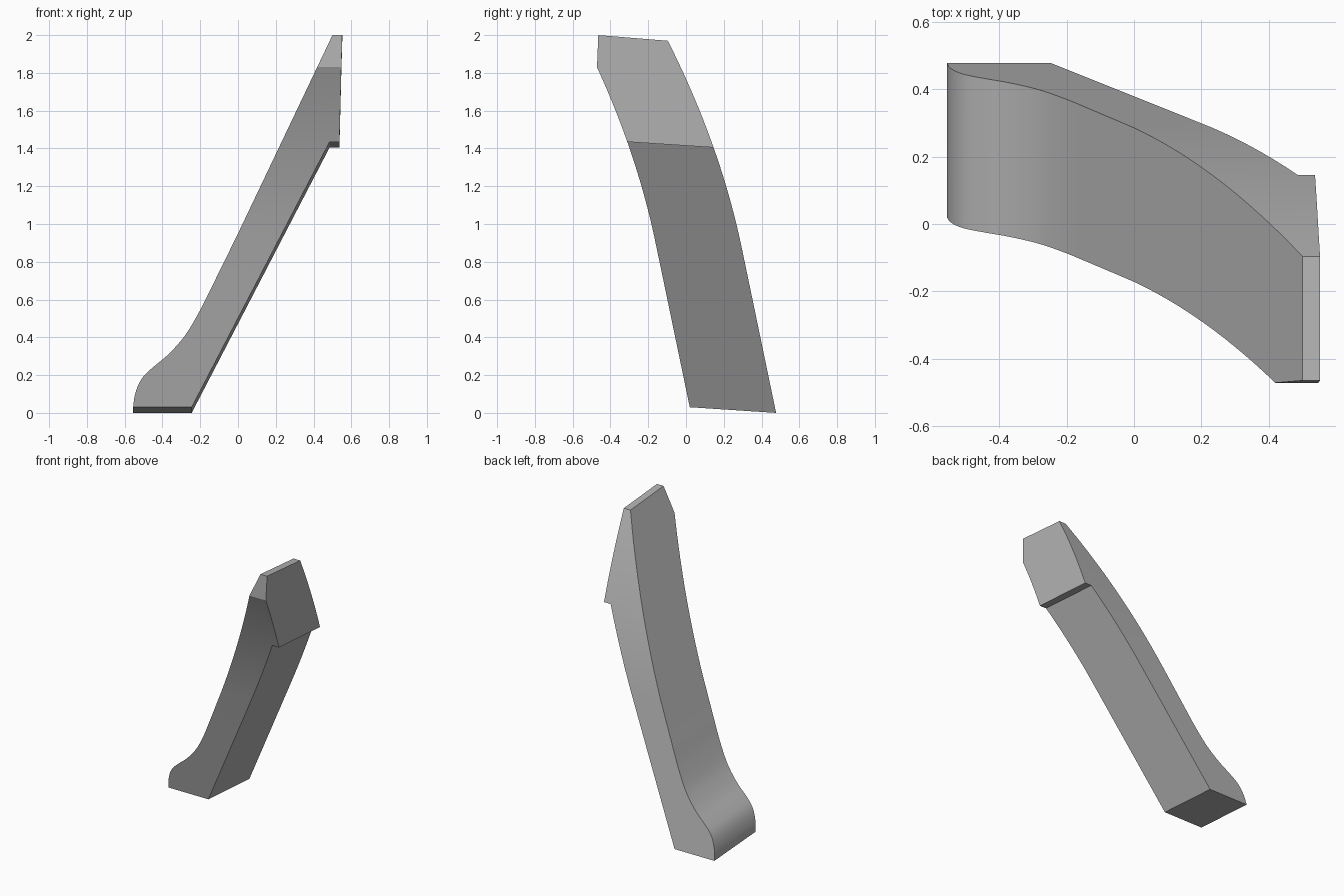
import bpy
import bmesh
from mathutils import Vector

cube = bpy.data.objects.get("Cube")
if cube:
    bpy.data.objects.remove(cube, do_unlink=True)

DEPTH, DROP = 0.457, 0.03
CUT = 1.83          # height where the front tip is trimmed
STEP = 1.435        # height of the notch on the inner side


def sweep(h):
    """Forward lean of the brace, straight low down and curving near the top."""
    return 0.02 - 0.208 * (h - 0.03) - 0.135 * max(0, h - 0.9) ** 2


def spline(points, steps=4):
    """Smooth curve through the points."""
    pts = [Vector(p) for p in points]
    pts = [2 * pts[0] - pts[1]] + pts + [2 * pts[-1] - pts[-2]]
    out = []
    for a, b, c, d in zip(pts, pts[1:], pts[2:], pts[3:]):
        for i in range(steps):
            t = i / steps
            out.append(0.5 * (2 * b + (c - a) * t + (2 * a - 5 * b + 4 * c - d) * t ** 2
                              + (3 * b - a - 3 * c + d) * t ** 3))
    return out + [pts[-2]]


# Side profile: curved foot and outer edge, flat tip, notch, straight inner edge
outer = spline([(-0.555, 0.03), (-0.547, 0.09), (-0.527, 0.15), (-0.495, 0.2),
                (-0.44, 0.25), (-0.385, 0.295), (-0.33, 0.35), (-0.27, 0.425),
                (-0.2, 0.545), (-0.14, 0.665), (0, 0.95)])
inner = [(0.5, 2.0), (0.552, 2.0), (0.547, CUT), (0.537, STEP),
         (0.485, STEP), (-0.245, 0.03)]
profile = [tuple(p) for p in outer] + inner

# Extrude the profile backwards
bm = bmesh.new()
front = bm.faces.new([bm.verts.new((x, 0, z)) for x, z in profile])
ext = bmesh.ops.extrude_face_region(bm, geom=[front], use_keep_orig=True)
for v in ext["geom"]:
    if isinstance(v, bmesh.types.BMVert):
        v.co.y = DEPTH

# Slice into level bands so that the body can bend
levels = [0.95 + 0.07 * i for i in range(15)] + [0.25, 0.5, 0.75, CUT]
for h in levels:
    bmesh.ops.bisect_plane(bm, geom=bm.verts[:] + bm.edges[:] + bm.faces[:],
                           plane_co=(0, 0, h), plane_no=(0, 0, 1))

# Lean the body forward, tilt it slightly and trim the front tip
for v in bm.verts:
    h = v.co.z
    back = v.co.y > DEPTH / 2
    y = sweep(h) + (DEPTH if back else 0)
    if not back and h > CUT:
        y = sweep(CUT) + 0.04 * (h - CUT)
    v.co.y = y
    if back:
        v.co.z -= DROP
bmesh.ops.recalc_face_normals(bm, faces=bm.faces[:])

mesh = bpy.data.meshes.new("curved_brace")
bm.to_mesh(mesh)
bm.free()
brace = bpy.data.objects.new("curved_brace", mesh)
bpy.context.collection.objects.link(brace)

# Plain grey finish
grey = bpy.data.materials.new("plain_grey")
grey.use_nodes = True
colour = (0.45, 0.45, 0.45, 1)
grey.diffuse_color = colour
grey.node_tree.nodes["Principled BSDF"].inputs["Base Color"].default_value = colour
mesh.materials.append(grey)

bpy.context.view_layer.objects.active = brace
brace.select_set(True)
bpy.ops.object.shade_smooth_by_angle(angle=0.4)
